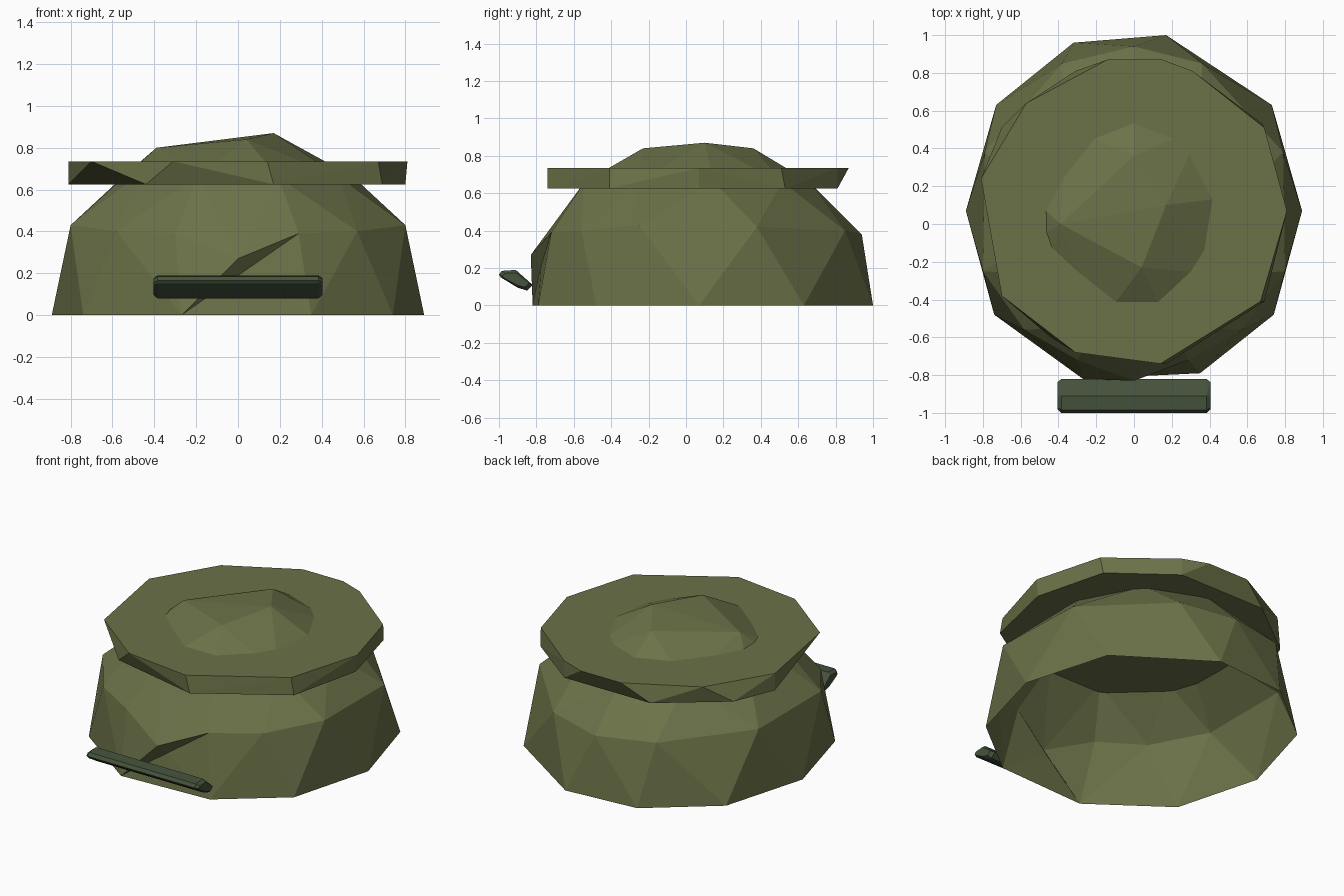
import bpy, bmesh, math

if "Cube" in bpy.data.objects:
    bpy.data.objects.remove(bpy.data.objects["Cube"])


def material(name, rgb):
    m = bpy.data.materials.new(name)
    m.diffuse_color = (*rgb, 1)
    m.use_nodes = True
    m.node_tree.nodes["Principled BSDF"].inputs["Base Color"].default_value = m.diffuse_color
    return m


olive = material("olive", (0.147, 0.168, 0.065))
dark_green = material("dark green", (0.060, 0.085, 0.045))


def finish(name, bm, mat):
    bmesh.ops.recalc_face_normals(bm, faces=bm.faces)
    me = bpy.data.meshes.new(name)
    bm.to_mesh(me)
    bm.free()
    me.materials.append(mat)
    ob = bpy.data.objects.new(name, me)
    bpy.context.collection.objects.link(ob)
    return ob


def hull(points):
    bm = bmesh.new()
    verts = [bm.verts.new(p) for p in points]
    res = bmesh.ops.convex_hull(bm, input=verts)
    loose = [v for v in bm.verts if not v.link_faces]
    bmesh.ops.delete(bm, geom=loose, context='VERTS')
    return bm


def nearest(bm, p):
    return min(bm.verts, key=lambda v: sum((a - b) ** 2 for a, b in zip(v.co, p)))


# Dome: irregular rings of a faceted shell, open at the bottom
base = [(.89, .07), (.73, .63), (.17, 1), (-.32, .96), (-.73, .63), (-.89, .07),
        (-.74, -.48), (-.27, -.82), (.35, -.79), (.74, -.48)]
middle = [(.80, -.25, .43), (.79, .38, .42), (.36, .85, .40), (0, .94, .38), (-.38, .85, .40),
          (-.79, .38, .42), (-.80, -.25, .43), (-.58, -.56, .40), (-.30, -.72, .39),
          (0, -.83, .27), (.29, -.72, .39), (.57, -.56, .40)]
upper = [(.56 * math.cos(a), .04 + .62 * math.sin(a), .66)
         for a in (math.tau * (i + .25) / 9 for i in range(9))]
crown = [(.17, .10, .87), (.04, -.23, .84), (-.39, 0, .80), (0, .36, .84)]
bm = hull([(x, y, 0) for x, y in base] + middle + upper + crown)
bmesh.ops.delete(bm, geom=[f for f in bm.faces if all(v.co.z < .01 for v in f.verts)],
                 context='FACES')

# Dented front panel with a small overhanging lip
loop = [nearest(bm, p) for p in ((-.27, -.82, 0), (.35, -.79, 0), (.29, -.72, .39), (0, -.83, .27))]
panel = [f for f in bm.faces if all(v in loop for v in f.verts)]
if len(panel) == 2:
    bmesh.ops.delete(bm, geom=panel, context='FACES_ONLY')
    dent = bm.verts.new((.03, -.775, .21))
    for i in range(4):
        bm.faces.new((loop[i], loop[(i + 1) % 4], dent))
finish("dome", bm, olive)

# Flat brim disc whose upper and lower outlines are twisted against each other
brim_top = [(.14, -.74), (.67, -.41), (.81, .07), (.69, .51), (.31, .81), (.15, .87), (-.14, .87),
            (-.57, .64), (-.81, .24), (-.70, -.38), (-.31, -.68)]
brim_low = [(.17, -.74), (.69, -.41), (.80, .07), (.68, .53), (.31, .81), (-.31, .81),
            (-.70, .51), (-.81, .24), (-.44, -.60)]
finish("brim", hull([(x, y, .735) for x, y in brim_top] + [(x, y, .625) for x, y in brim_low]),
       olive)

# Front bar: tilted plate with chamfered ends
profile = [(-1, .165), (-.985, .185), (-.91, .19), (-.82, .11), (-.85, .08), (-.90, .095), (-.99, .15)]
cy, cz = -.91, .14
points = []
for side in (-1, 1):
    for y, z in profile:
        points.append((side * .385, y, z))
        points.append((side * .405, cy + (y - cy) * .8, cz + (z - cz) * .7))
finish("front_bar", hull(points), dark_green)
